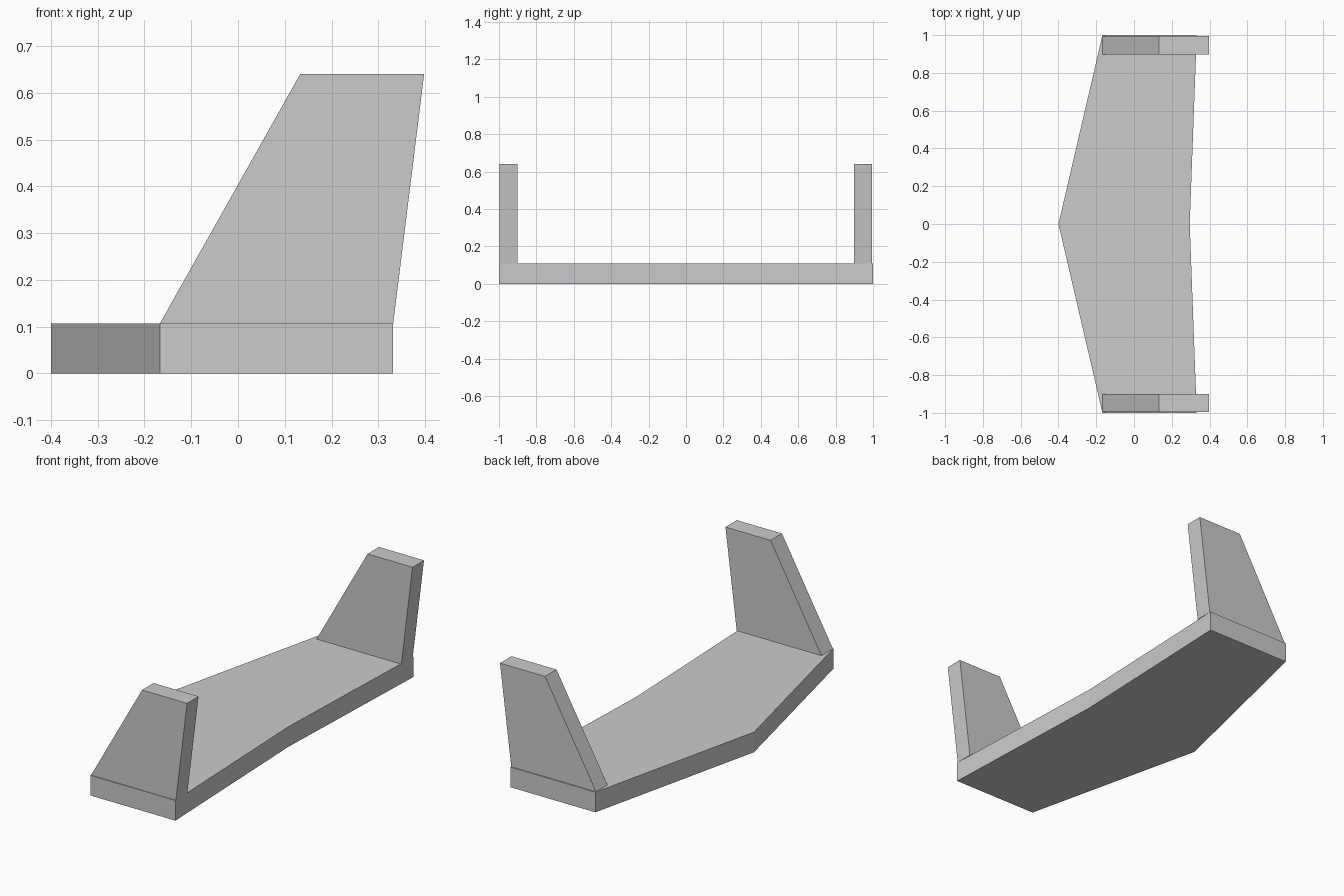
import bpy
import bmesh
from mathutils import Vector

cube = bpy.data.objects.get("Cube")
if cube:
    bpy.data.objects.remove(cube, do_unlink=True)

# Single grey finish
grey = bpy.data.materials.new("plain grey")
grey.use_nodes = True
color = (0.6, 0.6, 0.6, 1.0)
grey.diffuse_color = color
grey.node_tree.nodes["Principled BSDF"].inputs["Base Color"].default_value = color


def extruded(name, outline, offset):
    """Make a flat-sided solid by extruding an outline along an offset."""
    bm = bmesh.new()
    face = bm.faces.new([bm.verts.new(p) for p in outline])
    result = bmesh.ops.extrude_face_region(bm, geom=[face])
    moved = [g for g in result["geom"] if isinstance(g, bmesh.types.BMVert)]
    bmesh.ops.translate(bm, verts=moved, vec=Vector(offset))
    bmesh.ops.recalc_face_normals(bm, faces=bm.faces[:])
    mesh = bpy.data.meshes.new(name)
    bm.to_mesh(mesh)
    bm.free()
    mesh.materials.append(grey)
    obj = bpy.data.objects.new(name, mesh)
    bpy.context.collection.objects.link(obj)
    return obj


# Swept wing plate with a pointed leading edge
thickness = 0.107
plan = [(-0.4, 0), (-0.167, -1), (0.332, -1),
        (0.295, 0), (0.332, 1), (-0.167, 1)]
extruded("wing_plate", [(x, y, 0) for x, y in plan], (0, 0, thickness))

# Upright raked fins at both wing tips
fin_side = [(-0.167, thickness), (0.332, thickness), (0.398, 0.64), (0.133, 0.64)]
for name, inner, width in (("front_fin", -0.9, -0.096), ("back_fin", 0.898, 0.096)):
    extruded(name, [(x, inner, z) for x, z in fin_side], (0, width, 0))
